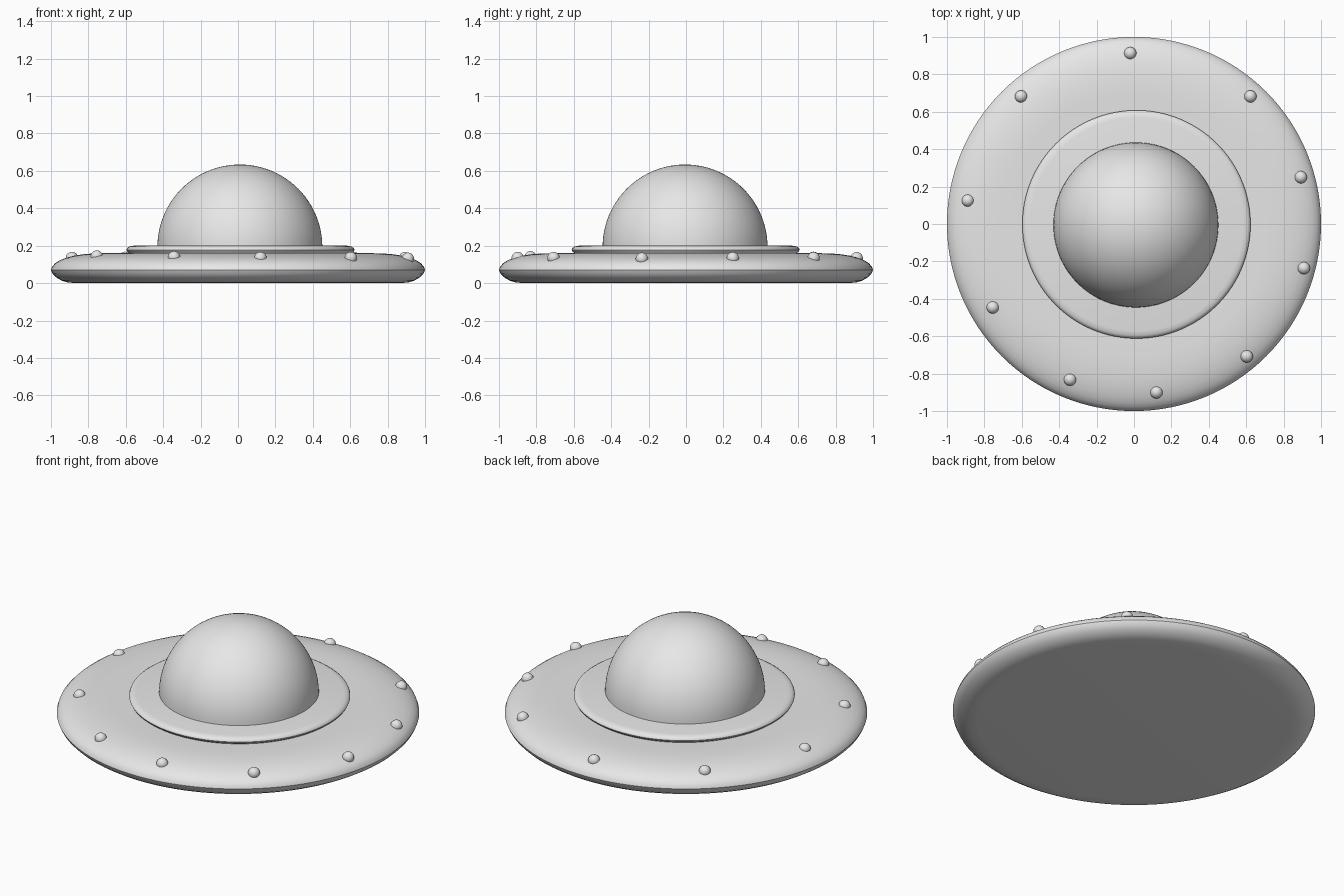
import bpy, bmesh, math
from mathutils import Matrix

if "Cube" in bpy.data.objects:
    bpy.data.objects.remove(bpy.data.objects["Cube"])

grey = bpy.data.materials.new("light_grey")
grey.diffuse_color = (0.8, 0.8, 0.8, 1)
grey.use_nodes = True
grey.node_tree.nodes["Principled BSDF"].inputs["Base Color"].default_value = grey.diffuse_color


def finish(name, bm, sharp=40):
    bmesh.ops.recalc_face_normals(bm, faces=bm.faces)
    me = bpy.data.meshes.new(name)
    bm.to_mesh(me)
    bm.free()
    me.materials.append(grey)
    ob = bpy.data.objects.new(name, me)
    bpy.context.collection.objects.link(ob)
    bpy.ops.object.select_all(action='DESELECT')
    ob.select_set(True)
    bpy.context.view_layer.objects.active = ob
    bpy.ops.object.shade_smooth_by_angle(angle=math.radians(sharp))
    return ob


def lathe(name, profile, centre=(0, 0), steps=128, sharp=40):
    """Spin an (r, z) profile around the vertical axis."""
    bm = bmesh.new()
    vs = [bm.verts.new((r, 0, z)) for r, z in profile]
    es = [bm.edges.new(p) for p in zip(vs, vs[1:])]
    bmesh.ops.spin(bm, geom=vs + es, cent=(0, 0, 0), axis=(0, 0, 1),
                   angle=math.tau, steps=steps, use_duplicate=False)
    bmesh.ops.remove_doubles(bm, verts=bm.verts, dist=1e-5)
    bmesh.ops.translate(bm, verts=bm.verts, vec=(*centre, 0))
    return finish(name, bm, sharp)


# Saucer: flat underside, rounded rim, gently curved top
lathe("saucer_body", [
    (0, 0), (0.86, 0), (0.91, 0.003), (0.945, 0.014), (0.972, 0.031),
    (0.991, 0.05), (1.0, 0.07), (0.994, 0.088), (0.978, 0.106),
    (0.953, 0.122), (0.92, 0.135), (0.88, 0.146), (0.83, 0.154),
    (0.77, 0.159), (0.70, 0.160), (0.62, 0.158), (0, 0.158)])

# Raised collar under the dome
lathe("dome_collar", [
    (0, 0.14), (0.585, 0.14), (0.592, 0.16), (0.605, 0.168), (0.61, 0.178),
    (0.606, 0.188), (0.593, 0.196), (0.57, 0.2), (0, 0.2)], centre=(0.013, -0.002))

# Hemispherical dome
R, n = 0.441, 24
arc = [(R * math.cos(i / n * math.pi / 2), 0.193 + R * math.sin(i / n * math.pi / 2))
       for i in range(n)]
lathe("dome", [(0, 0.193)] + arc + [(0, 0.193 + R)], centre=(0.01, -0.005))

# Small round lights set into the rim: x, y, z
lights = [(-0.02, 0.913, 0.133), (0.622, 0.682, 0.133), (0.892, 0.25, 0.133),
          (0.908, -0.236, 0.13), (0.603, -0.708, 0.134), (0.12, -0.9, 0.134),
          (-0.342, -0.832, 0.138), (-0.755, -0.446, 0.142), (-0.888, 0.125, 0.134),
          (-0.604, 0.682, 0.135)]
for i, pos in enumerate(lights):
    bm = bmesh.new()
    bmesh.ops.create_uvsphere(bm, u_segments=24, v_segments=14, radius=0.033,
                              matrix=Matrix.Translation(pos))
    finish(f"rim_light_{i + 1}", bm)
